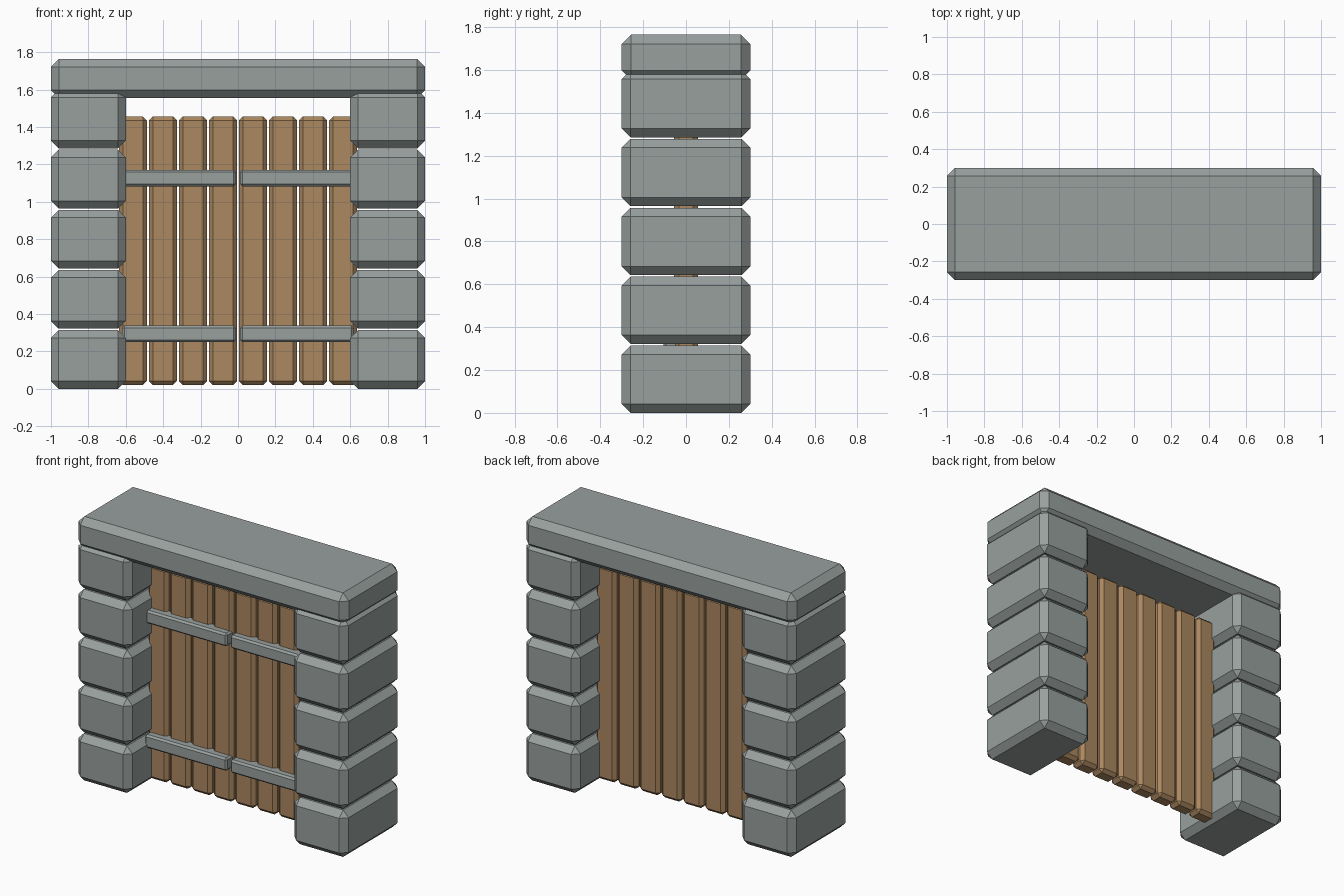
import bpy, bmesh

if "Cube" in bpy.data.objects:
    bpy.data.objects.remove(bpy.data.objects["Cube"])


def srgb(r, g, b):
    def lin(c):
        c /= 255
        return c / 12.92 if c <= 0.04045 else ((c + 0.055) / 1.055) ** 2.4
    return (lin(r), lin(g), lin(b), 1)


def material(name, rgb):
    m = bpy.data.materials.new(name)
    m.diffuse_color = srgb(*rgb)
    m.use_nodes = True
    m.node_tree.nodes["Principled BSDF"].inputs["Base Color"].default_value = m.diffuse_color
    return m


stone = material("grey stone", (152, 160, 158))
wood = material("brown wood", (171, 136, 96))


def block(name, lo, hi, bevel, mat):
    """Box between two corners with flat chamfered edges."""
    bm = bmesh.new()
    bmesh.ops.create_cube(bm, size=1)
    for v in bm.verts:
        v.co = [(lo[k] + hi[k]) / 2 + v.co[k] * (hi[k] - lo[k]) for k in range(3)]
    bmesh.ops.bevel(bm, geom=bm.edges[:], offset=bevel, offset_type='OFFSET',
                    segments=1, profile=0.5, affect='EDGES')
    me = bpy.data.meshes.new(name)
    bm.to_mesh(me)
    bm.free()
    me.materials.append(mat)
    ob = bpy.data.objects.new(name, me)
    bpy.context.collection.objects.link(ob)
    return ob


# Stone lintel
block("lintel", (-1, -0.3, 1.555), (1, 0.3, 1.765), 0.043, stone)

# Pillars of five stacked stones
for i in range(5):
    z = 0.3215 * i
    for side, x in (("left", -0.8), ("right", 0.8)):
        block(f"{side}_pillar_stone_{i + 1}", (x - 0.2, -0.3, z),
              (x + 0.2, 0.3, z + 0.314), 0.041, stone)

# Door planks
for i in range(8):
    x = (i - 3.5) * 0.1605
    block(f"door_plank_{i + 1}", (x - 0.075, -0.055, 0.02),
          (x + 0.075, 0.055, 1.457), 0.022, wood)

# Straps across the front of each door leaf
for level, z in (("lower", 0.294), ("upper", 1.127)):
    for side, x in (("left", -0.316), ("right", 0.316)):
        block(f"{level}_{side}_strap", (x - 0.304, -0.105, z - 0.044),
              (x + 0.304, -0.02, z + 0.044), 0.012, stone)
